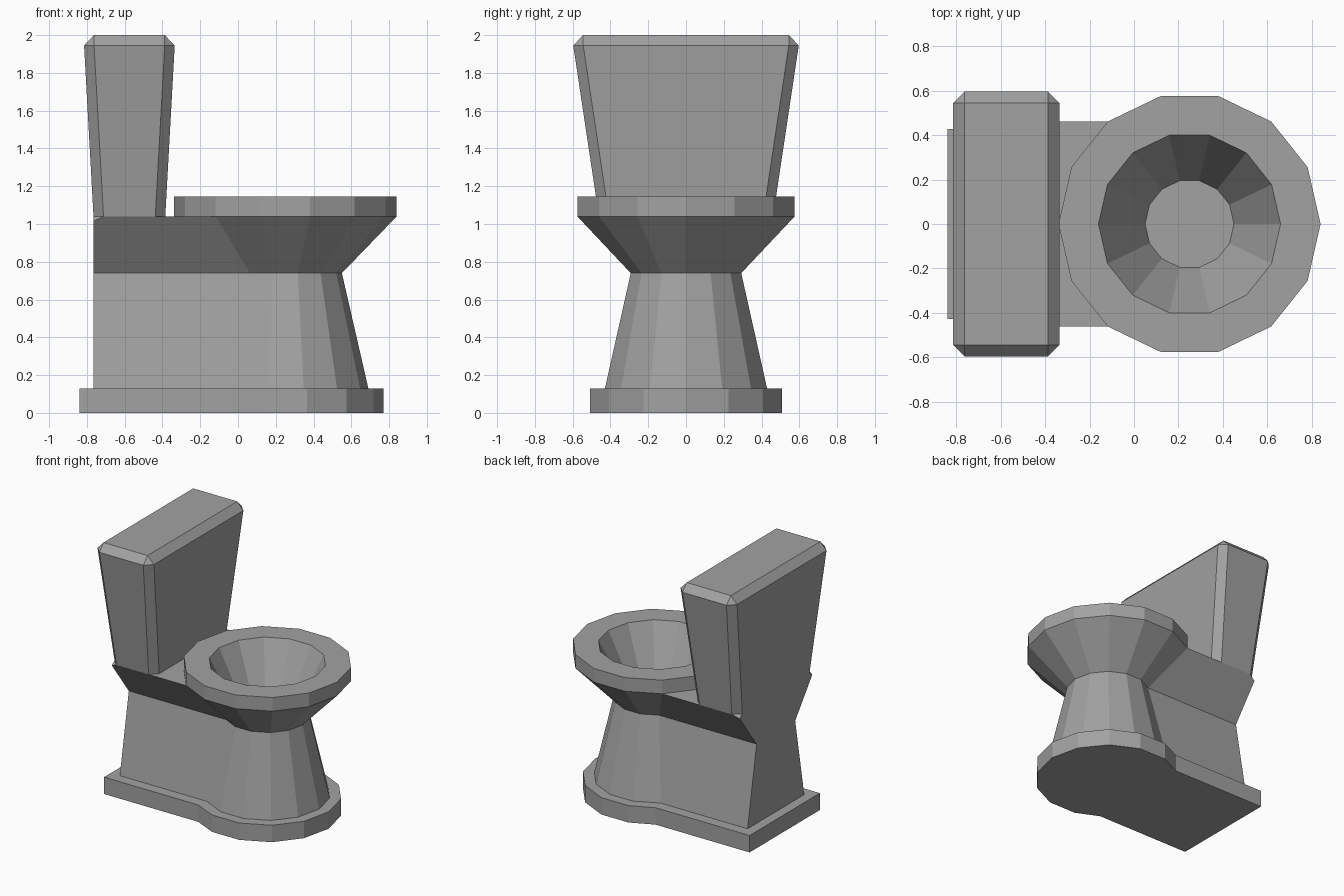
import bpy, bmesh
from math import sin, cos, pi

if "Cube" in bpy.data.objects:
    bpy.data.objects.remove(bpy.data.objects["Cube"])

SIDES = 14
BOWL_X = 0.25
BACK = -0.765

grey = bpy.data.materials.new("grey_ceramic")
grey.use_nodes = True
grey.diffuse_color = (0.36, 0.36, 0.36, 1)
grey.node_tree.nodes["Principled BSDF"].inputs["Base Color"].default_value = grey.diffuse_color


def arc(radius, first, last):
    """Points of the bowl polygon, counted in corners from the nose."""
    steps = [2 * pi * k / SIDES for k in range(first, last + 1)]
    return [(BOWL_X + radius * cos(a), radius * sin(a)) for a in steps]


def keyhole(radius):
    """Round nose with a straight tail running to the back."""
    nose = arc(radius, -5, 5)
    half = nose[-1][1]
    return nose + [(BACK, half), (BACK, -half)]


def octagon(x0, x1, half, cut):
    """Rectangle with cut corners."""
    return [(x0 + cut, -half), (x1 - cut, -half), (x1, cut - half), (x1, half - cut),
            (x1 - cut, half), (x0 + cut, half), (x0, half - cut), (x0, cut - half)]


def add_ring(bm, points, z):
    return [bm.verts.new((x, y, z)) for x, y in points]


def loft(bm, sections, cap_start=True, cap_end=True):
    rings = [add_ring(bm, points, z) for points, z in sections]
    for low, high in zip(rings, rings[1:]):
        for i in range(len(low)):
            j = (i + 1) % len(low)
            bm.faces.new((low[i], low[j], high[j], high[i]))
    if cap_start:
        bm.faces.new(rings[0][::-1])
    if cap_end:
        bm.faces.new(rings[-1])


def finish(bm, name):
    bmesh.ops.remove_doubles(bm, verts=bm.verts[:], dist=0.0005)
    bmesh.ops.recalc_face_normals(bm, faces=bm.faces[:])
    mesh = bpy.data.meshes.new(name)
    bm.to_mesh(mesh)
    bm.free()
    mesh.materials.append(grey)
    bpy.context.collection.objects.link(bpy.data.objects.new(name, mesh))


# Foot slab
bm = bmesh.new()
nose = arc(0.52, -4, 4)
tail = [(-0.04, 0.427), (-0.84, 0.427), (-0.84, -0.427), (-0.04, -0.427)]
loft(bm, [(nose + tail, 0), (nose + tail, 0.13)])
finish(bm, "foot_slab")

# Pedestal, flaring to the deck
bm = bmesh.new()
loft(bm, [(keyhole(0.44), 0.13), (keyhole(0.30), 0.74), (keyhole(0.59), 1.04)], cap_end=False)

# Deck behind the bowl
rear = arc(0.59, 5, 9)
half = rear[0][1]
bm.faces.new(add_ring(bm, rear + [(BACK, -half), (BACK, half)], 1.04))

# Rim and hollow bowl
loft(bm, [(arc(r, 0, SIDES - 1), z) for r, z in
          ((0.59, 1.04), (0.59, 1.145), (0.41, 1.145), (0.20, 0.74))], cap_start=False)
bmesh.ops.remove_doubles(bm, verts=bm.verts[:], dist=0.0005)

# Clipped rear corners of the deck
for side in (-1, 1):
    cut = bmesh.ops.bisect_plane(
        bm, geom=bm.verts[:] + bm.edges[:] + bm.faces[:], clear_outer=True,
        plane_co=(BACK, side * (half - 0.053), 1.04), plane_no=(-1, side, 1.3))
    bm.faces.new([v for v in cut["geom_cut"] if isinstance(v, bmesh.types.BMVert)])
finish(bm, "bowl_and_pedestal")

# Tank, widening upward with a bevelled top
bm = bmesh.new()
loft(bm, [(octagon(BACK, -0.385, 0.461, 0.053), 1.04),
          (octagon(-0.815, -0.335, 0.597, 0.053), 1.945),
          (octagon(-0.763, -0.388, 0.545, 0), 2.0)], cap_end=False)
bmesh.ops.remove_doubles(bm, verts=bm.verts[:], dist=0.0005)
bmesh.ops.holes_fill(bm, edges=[e for e in bm.edges if e.is_boundary], sides=0)
finish(bm, "tank")
